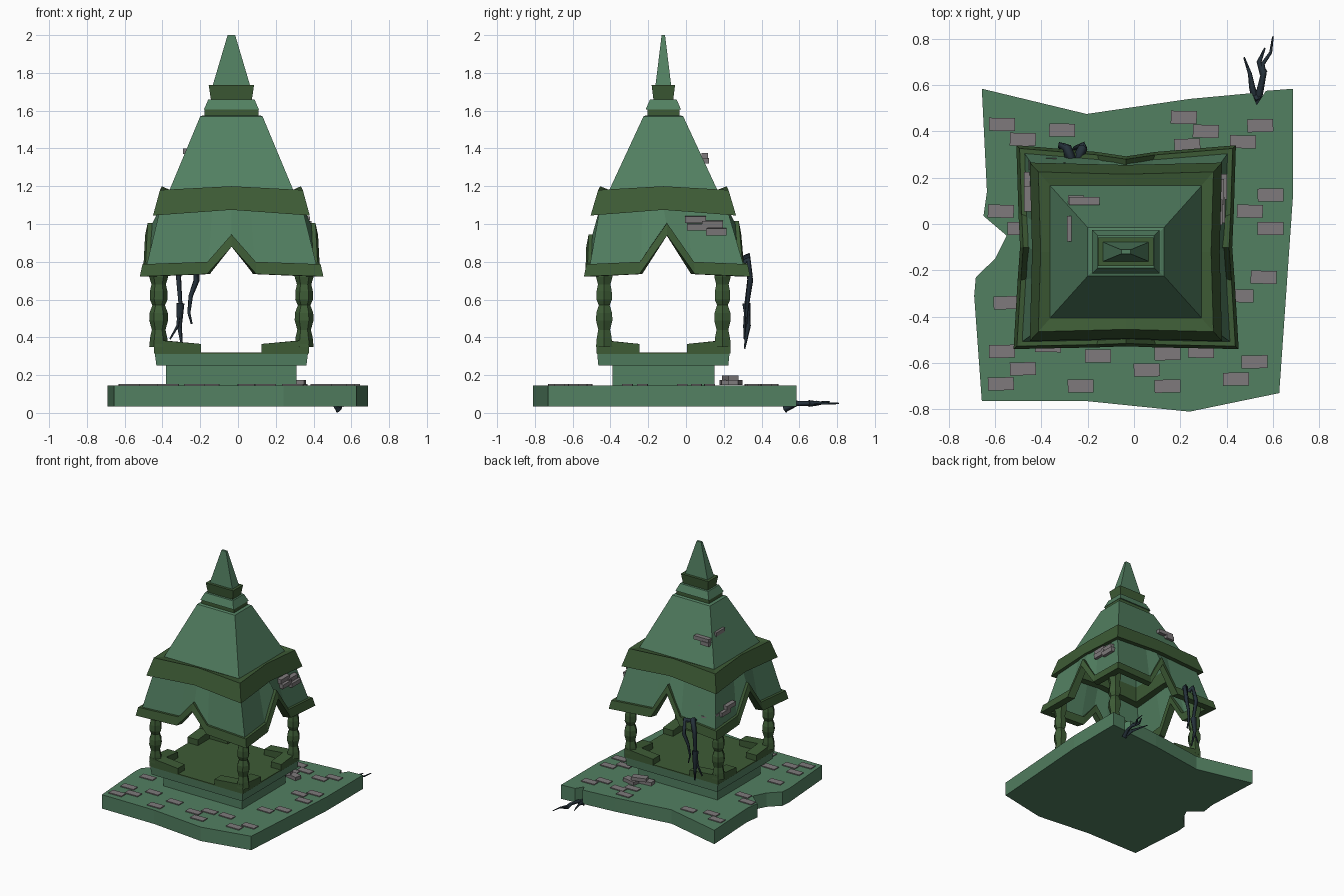
import bpy, bmesh, math, random
from mathutils import Vector, Matrix

if "Cube" in bpy.data.objects:
    bpy.data.objects.remove(bpy.data.objects["Cube"])

random.seed(4)
CX, CY = -0.035, -0.12


def material(name, rgb):
    m = bpy.data.materials.new(name)
    m.diffuse_color = (*rgb, 1)
    m.use_nodes = True
    m.node_tree.nodes["Principled BSDF"].inputs["Base Color"].default_value = m.diffuse_color
    return m


LIGHT = material("light_green", (0.085, 0.215, 0.12))
DARK = material("dark_green", (0.047, 0.105, 0.036))
GREY = material("brick_grey", (0.21, 0.195, 0.2))
VINE = material("vine_dark", (0.018, 0.03, 0.042))


def finish(name, bm, mat):
    bmesh.ops.recalc_face_normals(bm, faces=bm.faces)
    me = bpy.data.meshes.new(name)
    bm.to_mesh(me)
    bm.free()
    me.materials.append(mat)
    ob = bpy.data.objects.new(name, me)
    bpy.context.collection.objects.link(ob)
    return ob


def loft(name, rows, mat, caps=True, ring=False):
    """Skin closed rows of points; ring joins the last row to the first."""
    bm = bmesh.new()
    vs = [[bm.verts.new(p) for p in r] for r in rows]
    n = len(vs[0])
    pairs = list(zip(vs, vs[1:])) + ([(vs[-1], vs[0])] if ring else [])
    for a, b in pairs:
        for i in range(n):
            j = (i + 1) % n
            bm.faces.new((a[i], a[j], b[j], b[i]))
    if caps and not ring:
        bm.faces.new(vs[0])
        bm.faces.new(vs[-1])
    return finish(name, bm, mat)


def rect(hx, hy, z):
    return [(CX + sx * hx, CY + sy * hy, z) for sx, sy in ((-1, -1), (1, -1), (1, 1), (-1, 1))]


def tier(name, sections, mat, caps=True):
    return loft(name, [rect(*s) for s in sections], mat, caps)


def add_box(bm, centre, size, rot=0, axis='Z'):
    m = Matrix.Translation(centre) @ Matrix.Rotation(rot, 4, axis) @ Matrix.Diagonal((*size, 1))
    bmesh.ops.create_cube(bm, size=1, matrix=m)


# Broken ground slab
outline = [(-.657, .584), (-.205, .475), (.24, .54), (.51, .565), (.53, .515), (.57, .575),
           (.687, .584), (.687, .13), (.627, -.73), (.24, -.81), (-.2, -.765), (-.657, -.765),
           (-.69, -.31), (-.683, -.23), (-.6, -.15), (-.55, -.05), (-.65, .035), (-.635, .14)]
loft("ground_slab", [[(x, y, z) for x, y in outline] for z in (.035, .145)], LIGHT)

# Stepped plinth and floor
tier("plinth", [(.345, .27, .14), (.345, .27, .25)], LIGHT)
tier("platform", [(.397, .344, .25), (.405, .35, .312)], LIGHT)
tier("floor", [(.405, .35, .312), (.405, .35, .32)], DARK)

# L-shaped low walls in the four corners, sloping down to the openings
bm = bmesh.new()
for sx in (-1, 1):
    for sy in (-1, 1):
        plan = [(.41, .355), (.16, .355), (.16, .27), (.32, .27), (.32, .125), (.41, .125)]
        tops = [.387, .365, .365, .38, .365, .365]
        lo = [bm.verts.new((CX + sx * x, CY + sy * y, .315)) for x, y in plan]
        hi = [bm.verts.new((CX + sx * x, CY + sy * y, z)) for (x, y), z in zip(plan, tops)]
        for i in range(6):
            j = (i + 1) % 6
            bm.faces.new((lo[i], lo[j], hi[j], hi[i]))
        for a, b, c, d in ((0, 1, 2, 3), (0, 3, 4, 5)):
            bm.faces.new([hi[k] for k in (a, b, c, d)])
finish("corner_walls", bm, DARK)

# Turned posts
profile = [(.35, .05), (.40, .045), (.44, .036), (.49, .05), (.53, .048), (.57, .033),
           (.60, .047), (.645, .046), (.68, .038), (.72, .05), (.80, .05)]
for k, (sx, sy) in enumerate(((-1, -1), (1, -1), (1, 1), (-1, 1))):
    rows = [[(CX + sx * .385 + r * math.cos(a * math.pi / 3), CY + sy * .313 + r * math.sin(a * math.pi / 3), z)
             for a in range(6)] for z, r in profile]
    loft(f"post_{k + 1}", rows, DARK)

# Gabled eave path: corner, shoulder, peak, shoulder on each side
corners = [Vector(p) for p in ((-.52, -.54), (.452, -.54), (.44, .34), (-.508, .34))]
top_corners = [Vector(p[:2]) for p in rect(.375, .335, 0)]
inset, peaks, shoulder = (.012, .022, .048, .022), (.88, .94, .95, .94), (.135, .167, .135, .167)
eave, roof_top = [], []
for i in range(4):
    a, b = corners[i], corners[(i + 1) % 4]
    ta, tb = top_corners[i], top_corners[(i + 1) % 4]
    d = (b - a).normalized()
    inward = Vector((-d.y, d.x))
    for t, f, z in ((0, 0, .722), (.5 - shoulder[i], .6, .735), (.5, 1, peaks[i]), (.5 + shoulder[i], .6, .735)):
        eave.append((a.lerp(b, t) + inward * inset[i] * f, z))
        roof_top.append((*ta.lerp(tb, t), 1.09))


def eave_row(scale, dz):
    c = Vector((CX, CY))
    return [(*(c + (p - c) * scale), z + dz) for p, z in eave]


loft("eave_trim", [eave_row(1, 0), eave_row(.97, .065), eave_row(.87, .065), eave_row(.88, 0)], DARK, ring=True)
loft("lower_roof", [roof_top, eave_row(.93, .05)], LIGHT, caps=False)


# Upper band, slightly raised in the middle of each side
def band_row(hx, hy, z, rise, bow=0):
    cs, out = rect(hx, hy, z), []
    for i in range(4):
        m = (Vector(cs[i]) + Vector(cs[(i + 1) % 4])) / 2
        m.z += rise
        m.x -= math.copysign(bow, m.x - CX) if i % 2 else 0
        m.y -= 0 if i % 2 else math.copysign(bow, m.y - CY)
        out += [cs[i], m]
    return out


loft("roof_band", [band_row(.415, .385, 1.045, .03, .01), band_row(.378, .345, 1.18, .02, .01),
                   band_row(.325, .285, 1.18, 0), band_row(.33, .29, 1.06, .02)], DARK, ring=True)

# Upper roof and stacked finial
tier("upper_roof", [(.34, .30, 1.15), (.165, .105, 1.57)], LIGHT, caps=False)
tier("roof_cap", [(.165, .105, 1.57), (.15, .09, 1.575)], LIGHT)
tier("collar_dark", [(.143, .085, 1.57), (.143, .085, 1.61)], DARK)
tier("collar_light", [(.146, .094, 1.605), (.122, .07, 1.66)], LIGHT)
tier("finial_block", [(.108, .052, 1.655), (.12, .062, 1.735)], DARK)
tier("spire", [(.10, .042, 1.73), (.02, .009, 2.0)], LIGHT)

# Paving bricks set into the slab
spots = [(-.57, .43), (-.48, .365), (-.31, .405), (.215, .46), (.31, .40), (.47, .355), (.545, .425),
         (.23, .34), (.59, .125), (.5, .055), (.59, -.02), (.56, -.23), (.46, -.31), (-.575, .055),
         (-.49, -.02), (-.55, -.34), (-.57, -.55), (-.48, -.625), (-.575, -.69), (-.37, -.525),
         (-.155, -.57), (-.23, -.70), (.055, -.63), (.145, -.56), (.145, -.70), (.29, -.55),
         (.44, -.67), (.52, -.595)]
bm = bmesh.new()
for x, y in spots:
    add_box(bm, (x, y, .142), (.112, .056, .02), random.uniform(-.03, .03))
finish("paving_bricks", bm, GREY)

# Small pile of loose bricks behind
bm = bmesh.new()
for x, y, z, r in ((.2, .21, .16, .1), (.3, .26, .16, -.2), (.24, .235, .185, .3)):
    add_box(bm, (x, y, z), (.112, .056, .027), r)
finish("loose_bricks", bm, GREY)

# Exposed bricks on the roof faces
bm = bmesh.new()
for y, z in ((.05, 1.025), (.14, 1.0), (.06, .985), (.16, .96)):
    add_box(bm, (.355 + (1.025 - z) * .3, y, z), (.05, .11, .035), .1, 'Y')
for x, z in ((-.40, .87), (-.35, .90), (-.39, .835)):
    add_box(bm, (x, .245 + (.9 - z) * .3, z), (.11, .04, .033))
for y, z in ((.17, .87), (.11, .90)):
    add_box(bm, (-.455, y, z), (.04, .11, .033))
add_box(bm, (-.215, .1, 1.36), (.13, .035, .03))
add_box(bm, (-.25, .105, 1.335), (.07, .035, .03))
add_box(bm, (-.28, -.02, 1.385), (.02, .11, .03))
finish("roof_bricks", bm, GREY)


# Vines and root
def strands(name, paths, depth):
    cu = bpy.data.curves.new(name, 'CURVE')
    cu.dimensions = '3D'
    cu.bevel_depth = depth
    cu.bevel_resolution = 0
    cu.use_fill_caps = True
    for path in paths:
        s = cu.splines.new('POLY')
        s.points.add(len(path) - 1)
        for i, (pt, p) in enumerate(zip(s.points, path)):
            pt.co = (*p, 1)
            pt.radius = 1 - .8 * i / (len(path) - 1)
    cu.materials.append(VINE)
    bpy.context.collection.objects.link(bpy.data.objects.new(name, cu))


strands("hanging_vine", [
    [(-.27, .27, .79), (-.29, .33, .83), (-.315, .34, .72), (-.305, .32, .58), (-.32, .31, .46), (-.36, .31, .39)],
    [(-.305, .32, .58), (-.31, .33, .46), (-.295, .31, .34)],
    [(-.25, .27, .77), (-.22, .33, .81), (-.22, .34, .70), (-.25, .33, .62), (-.26, .32, .53), (-.245, .32, .47)]], .024)
strands("ground_root", [
    [(.53, .52, .02), (.545, .58, .05), (.56, .65, .05), (.555, .69, .055), (.59, .74, .05), (.60, .81, .05)],
    [(.53, .52, .02), (.51, .59, .05), (.50, .65, .045), (.475, .72, .05)],
    [(.56, .65, .05), (.54, .70, .05), (.565, .76, .06)],
    [(.53, .55, .05), (.525, .53, .02), (.525, .53, .002)]], .018)
